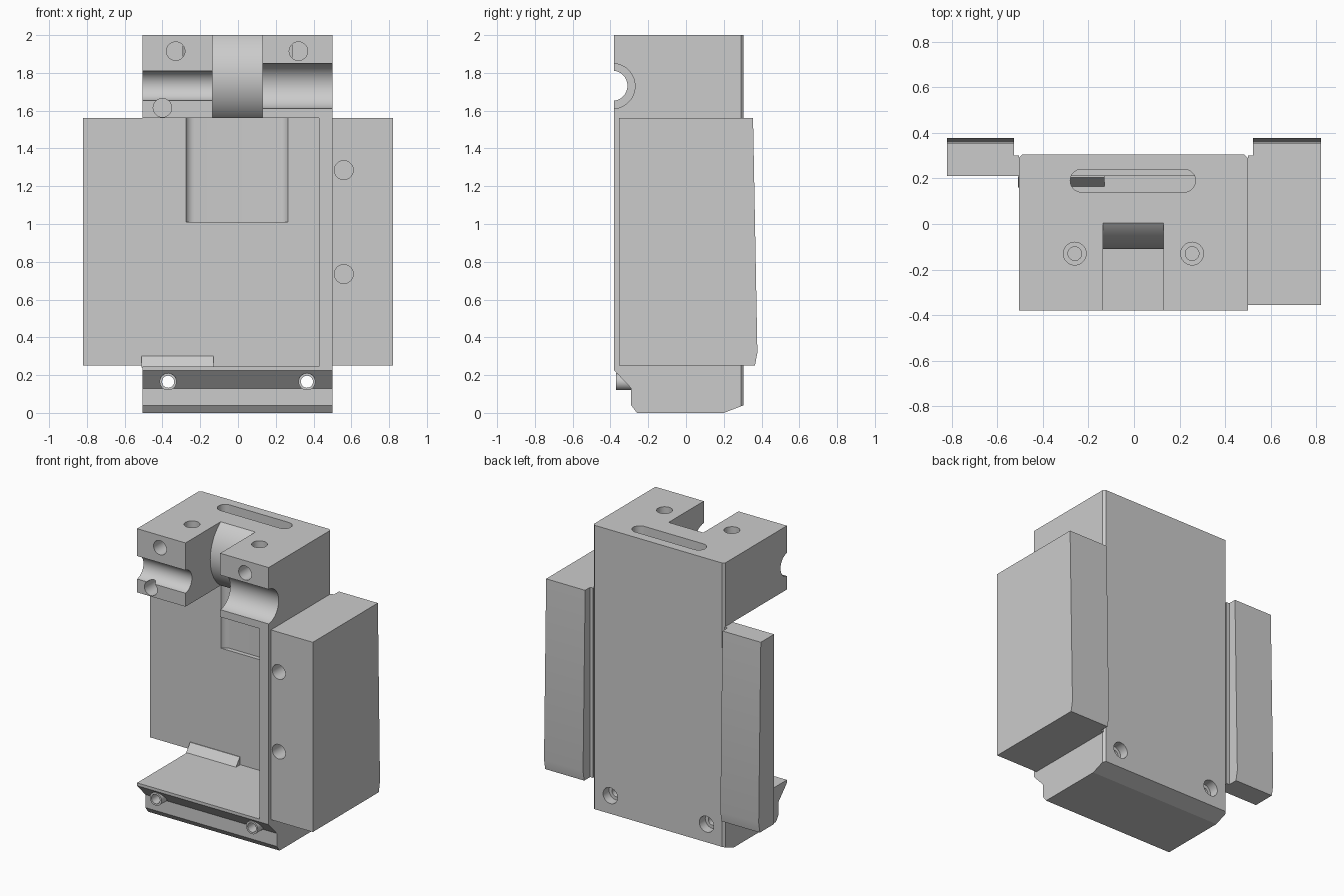
import bpy, bmesh
from math import sin, cos, pi, sqrt, radians

cube = bpy.data.objects.get("Cube")
if cube:
    bpy.data.objects.remove(cube, do_unlink=True)

grey = bpy.data.materials.new("plain_grey")
grey.use_nodes = True
tone = (0.6, 0.6, 0.6, 1)
grey.diffuse_color = tone
grey.node_tree.nodes["Principled BSDF"].inputs["Base Color"].default_value = tone


def prism(name, profile, axis, lo, hi, bevel_back=0):
    """Extrude a 2D profile along an axis: X takes (y,z), Y takes (x,z), Z takes (x,y)."""
    place = {"X": lambda a, b, t: (t, a, b),
             "Y": lambda a, b, t: (a, t, b),
             "Z": lambda a, b, t: (a, b, t)}[axis]
    bm = bmesh.new()
    ends = [[bm.verts.new(place(a, b, t)) for a, b in profile] for t in (lo, hi)]
    for ring in ends:
        bm.faces.new(ring)
    n = len(profile)
    for i in range(n):
        j = (i + 1) % n
        bm.faces.new((ends[0][i], ends[0][j], ends[1][j], ends[1][i]))
    bmesh.ops.recalc_face_normals(bm, faces=bm.faces)
    if bevel_back:
        back = max(v.co.y for v in bm.verts)
        edges = [e for e in bm.edges
                 if all(abs(v.co.y - back) < 1e-5 for v in e.verts)
                 and abs(e.verts[0].co.x - e.verts[1].co.x) < 1e-5]
        bmesh.ops.bevel(bm, geom=edges, offset=bevel_back, segments=1, affect="EDGES")
    mesh = bpy.data.meshes.new(name)
    bm.to_mesh(mesh)
    bm.free()
    mesh.materials.append(grey)
    ob = bpy.data.objects.new(name, mesh)
    bpy.context.collection.objects.link(ob)
    return ob


def box(name, x, y, z):
    return prism(name, [(y[0], z[0]), (y[1], z[0]), (y[1], z[1]), (y[0], z[1])], "X", *x)


def rod(name, axis, centre, r, lo, hi, n=40):
    a, b = centre
    ring = [(a + r * cos(2 * pi * i / n), b + r * sin(2 * pi * i / n)) for i in range(n)]
    return prism(name, ring, axis, lo, hi)


def carve(target, cutters):
    """Subtract each cutter in turn from the target."""
    bpy.context.view_layer.objects.active = target
    for c in cutters:
        c.hide_render = True
        mod = target.modifiers.new("cut", "BOOLEAN")
        mod.operation, mod.solver, mod.object = "DIFFERENCE", "EXACT", c
        bpy.ops.object.modifier_apply(modifier=mod.name)


# Main body: head, back wall and base share one C-shaped profile
body = prism("body", [(-.38, 2), (.305, 2), (.305, .04), (.2, 0), (-.26, 0), (-.29, .04),
                      (-.29, .13), (-.38, .225), (-.38, .245), (.21, .245),
                      (.21, 1.56), (-.38, 1.56)], "X", -.505, .5, bevel_back=.015)

# Side wall and corner wedge inside the opening
side_wall = box("side_wall", (.43, .5), (-.38, .21), (.245, 1.56))
wedge = prism("floor_wedge", [(.16, .24), (.23, .24), (.23, .3), (.205, .3)], "X", -.51, -.13)

# Side pads with a slightly tapered back and a relief groove beside the body
pads = []
for name, front, x, groove in (("left_pad", -.355, (.5, .82), (.49, .522)),
                               ("right_pad", .21, (-.82, -.505), (-.527, -.49))):
    pad = prism(name, [(front, 1.56), (.355, 1.56), (.378, .32), (.365, .25), (front, .25)],
                "X", *x)
    relief = box("relief_cutter", groove, (.3, .5), (.1, 1.8))
    carve(pad, [relief])
    bpy.data.objects.remove(relief)
    pads.append(pad)

# Mounting holes in the deep pad
cutters = [rod("pad_hole_cutter", "Y", (.56, z), .05, -.5, -.1) for z in (1.285, .735)]
carve(pads[0], cutters)

# Bosses on the sloped front of the base
bosses, bores = [], []
for x in (-.37, .365):
    bosses.append(rod("screw_boss", "Y", (x, .165), .045, -.37, -.25))
    bores.append(rod("bore_cutter", "Y", (x, .165), .032, -.5, .5))
for boss, bore in zip(bosses, bores):
    carve(boss, [bore])
cutters += bores

# Cuts in the body
body_cuts = list(bores)
for x in (-.37, .365):
    body_cuts.append(rod("counterbore_cutter", "Y", (x, .165), .055, .24, .5))

# Middle notch with a rolled back face
roll = [(.16 - sqrt(.27 ** 2 - (z - 1.78) ** 2), z)
        for z in (2.02 - .48 * i / 32 for i in range(33))]
body_cuts.append(prism("notch_cutter", [(-.5, 1.54), (-.5, 2.02)] + roll, "X", -.135, .13))

# Shaft seats of two sizes across the head
body_cuts.append(rod("small_seat_cutter", "X", (-.39, 1.732), .08, -.6, -.1, 56))
body_cuts.append(rod("large_seat_cutter", "X", (-.39, 1.73), .12, .1, .6, 56))

# Long slot running down the face of the back wall
slot = []
for centre, start in ((.22, -pi / 2), (-.23, pi / 2)):
    slot += [(centre + .05 * cos(start + pi * i / 16), .19 + .05 * sin(start + pi * i / 16))
             for i in range(17)]
body_cuts.append(prism("slot_cutter", slot, "Z", 1.01, 2.1))

# Stepped holes in the top and plain holes in the front of the head
for x in (-.26, .255):
    body_cuts.append(rod("top_hole_cutter", "Z", (x, -.13), .05, 1.88, 2.1))
    body_cuts.append(rod("top_bore_cutter", "Z", (x, -.13), .03, 1.5, 2.1))
for x, z in ((-.33, 1.915), (.32, 1.915), (-.4, 1.615)):
    body_cuts.append(rod("front_hole_cutter", "Y", (x, z), .049, -.5, -.17))
carve(body, body_cuts)

for c in set(cutters + body_cuts):
    bpy.data.objects.remove(c)

# Smooth the round cuts, keep the machined edges sharp
bpy.ops.object.select_all(action="DESELECT")
for ob in [body, side_wall, wedge] + pads + bosses:
    ob.select_set(True)
bpy.context.view_layer.objects.active = body
bpy.ops.object.shade_smooth_by_angle(angle=radians(20))
